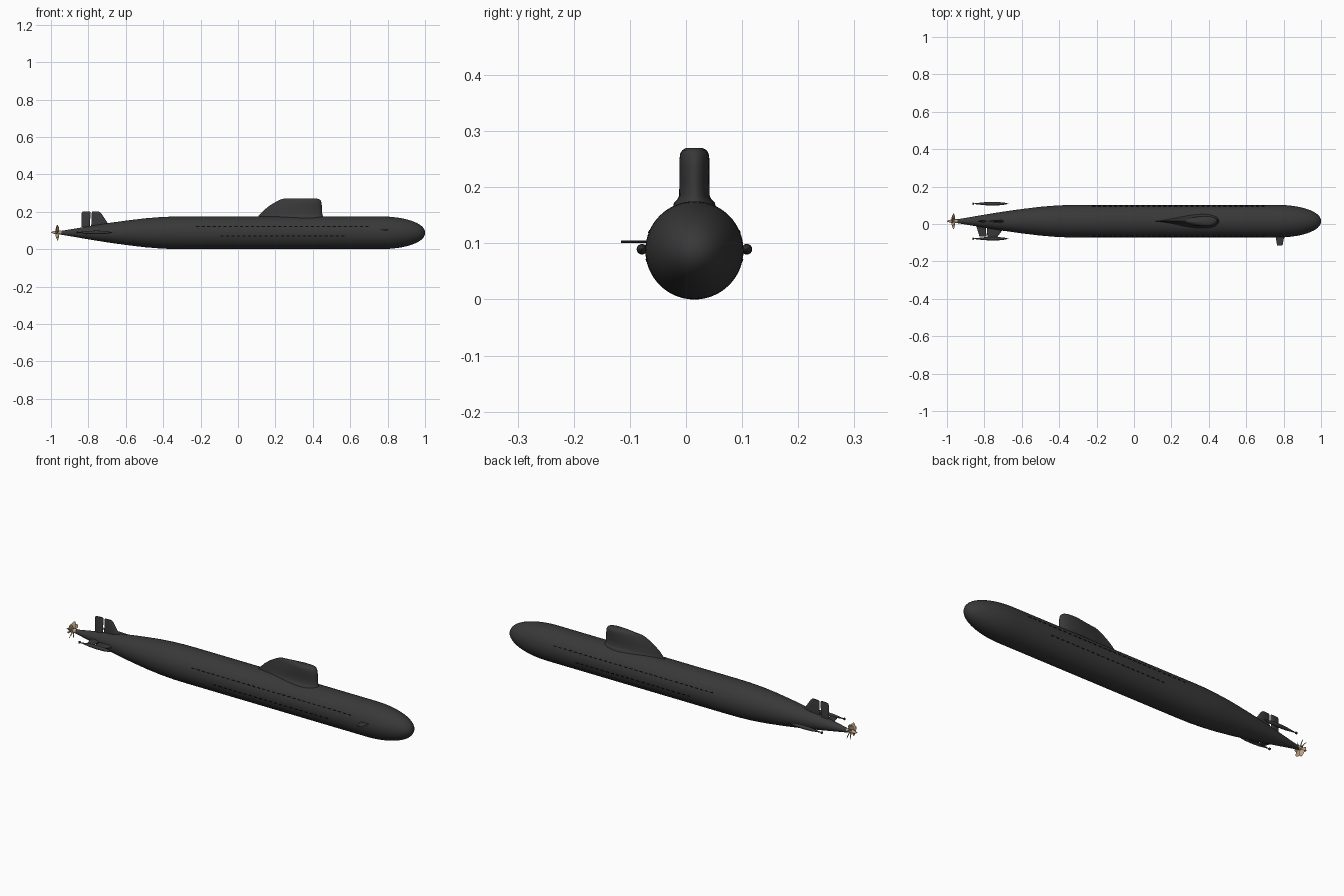
import bpy, bmesh, math
from mathutils import Vector, Matrix

if "Cube" in bpy.data.objects:
    bpy.data.objects.remove(bpy.data.objects["Cube"])

CY, CZ, R = 0.015, 0.0875, 0.0875  # hull axis and radius


def material(name, rgb, rough=0.6):
    m = bpy.data.materials.new(name)
    m.use_nodes = True
    m.diffuse_color = (*rgb, 1)
    bsdf = m.node_tree.nodes["Principled BSDF"]
    bsdf.inputs["Base Color"].default_value = (*rgb, 1)
    bsdf.inputs["Roughness"].default_value = rough
    return m


HULL = material("dark grey paint", (0.04, 0.04, 0.04))
BLACK = material("black slots", (0.003, 0.003, 0.003))
BRONZE = material("bronze", (0.50, 0.36, 0.22))


def finish(name, bm, mat, angle=35):
    bmesh.ops.recalc_face_normals(bm, faces=bm.faces)
    mesh = bpy.data.meshes.new(name)
    bm.to_mesh(mesh)
    bm.free()
    mesh.materials.append(mat)
    obj = bpy.data.objects.new(name, mesh)
    bpy.context.collection.objects.link(obj)
    bpy.ops.object.select_all(action='DESELECT')
    obj.select_set(True)
    bpy.context.view_layer.objects.active = obj
    bpy.ops.object.shade_smooth_by_angle(angle=math.radians(angle))
    return obj


def add_loft(bm, rings):
    """Skin a list of closed rings and cap both ends."""
    loops = [[bm.verts.new(p) for p in ring] for ring in rings]
    for a, b in zip(loops, loops[1:]):
        for i in range(len(a)):
            j = (i + 1) % len(a)
            bm.faces.new((a[i], a[j], b[j], b[i]))
    bm.faces.new(loops[0])
    bm.faces.new(loops[-1])


def loft(name, rings, mat, angle=35):
    bm = bmesh.new()
    add_loft(bm, rings)
    return finish(name, bm, mat, angle)


def spin(name, profile, y, z, mat, sides=24, angle=35):
    """Body of revolution along x from (x, radius) points."""
    turn = [2 * math.pi * i / sides for i in range(sides)]
    rings = [[(x, y + r * math.cos(t), z + r * math.sin(t)) for t in turn]
             for x, r in profile]
    return loft(name, rings, mat, angle)


def foil(x0, x1, half, power=0.5, n=24):
    """Teardrop outline as (x, thickness) with its blunt end at x1."""
    pts = []
    for i in range(n):
        t = 2 * math.pi * i / n
        u = (1 + math.cos(t)) / 2
        pts.append((x0 + (x1 - x0) * u, 1.4 * half * math.sin(t) * u ** power))
    return pts


# Hull: tapered stern, parallel middle, elliptical bow
profile = [(-0.965, 0.006), (-0.94, 0.011), (-0.88, 0.021), (-0.8, 0.035),
           (-0.7, 0.051), (-0.6, 0.065), (-0.5, 0.077), (-0.42, 0.0835),
           (-0.35, 0.0868), (-0.28, R), (0.2, R), (0.76, R)]
for i in range(1, 17):
    a = math.pi / 2 * i / 16
    profile.append((0.76 + 0.24 * math.sin(a), max(R * math.cos(a) ** 0.93, 0.0005)))
spin("hull", profile, CY, CZ, HULL, sides=64)

# Sail: stacked teardrop layers (z, rear, front, half width)
layers = [(0.155, 0.10, 0.458, 0.040), (0.172, 0.105, 0.457, 0.037),
          (0.178, 0.11, 0.454, 0.031), (0.185, 0.117, 0.451, 0.0275),
          (0.21, 0.14, 0.449, 0.027), (0.235, 0.172, 0.448, 0.027),
          (0.25, 0.197, 0.446, 0.027), (0.26, 0.216, 0.442, 0.0255),
          (0.266, 0.23, 0.436, 0.022), (0.27, 0.245, 0.425, 0.015)]
loft("sail", [[(x, CY + 1.09 * h, z) for x, h in foil(x0, x1, w, 1, 48)]
              for z, x0, x1, w in layers], HULL, 50)


# Fins: each goes from a root chord to a tip chord (offset, rear, front, half)
def fin(name, sections, upright):
    rings = []
    for d, x0, x1, half in sections:
        rings.append([(x, CY + h, d) if upright else (x, d, CZ + h)
                      for x, h in foil(x0, x1, half)])
    loft(name, rings, HULL)


fin("tail_fin", [(0.10, -0.787, -0.67, 0.007), (0.14, -0.784, -0.697, 0.007),
                 (0.192, -0.782, -0.732, 0.005), (0.2, -0.78, -0.742, 0.003)], True)
fin("rudder", [(0.118, -0.836, -0.793, 0.006), (0.192, -0.836, -0.788, 0.005),
               (0.2, -0.832, -0.79, 0.003)], True)
fin("right_stern_plane", [(0.0, -0.787, -0.68, 0.006),
                          (-0.075, -0.784, -0.735, 0.004)], False)
fin("right_stern_flap", [(-0.014, -0.842, -0.792, 0.005),
                         (-0.068, -0.826, -0.789, 0.004)], False)

# Bow plane
loft("right_bow_plane", [[(x, y, 0.103 + h) for x, h in foil(x0, x1, 0.0022)]
                         for y, x0, x1 in [(-0.055, 0.755, 0.805),
                                           (-0.11, 0.764, 0.795),
                                           (-0.116, 0.767, 0.791)]], HULL)

# Pods beside the stern, each with a small end cup
pod = [(-0.864, 0.006), (-0.858, 0.006), (-0.855, 0.002), (-0.835, 0.004),
       (-0.80, 0.008), (-0.76, 0.0095), (-0.72, 0.0085), (-0.69, 0.005),
       (-0.672, 0.001)]
for side, name in ((-1, "right_pod"), (1, "left_pod")):
    spin(name, pod, CY + side * 0.0935, 0.0895, HULL, 16)

# Flooding slots: two rows of thin plates on each side
bm = bmesh.new()
for z, first, last in ((0.121, -0.215, 0.69), (0.07, -0.085, 0.56)):
    lift = math.asin((z - CZ) / R)
    count = round((last - first) / 0.029)
    for side in (-1, 1):
        for i in range(count + 1):
            x = first + (last - first) * i / count
            place = Matrix.Translation((x, CY + side * R * math.cos(lift), z))
            tilt = Matrix.Rotation(side * lift, 4, 'X')
            size = Matrix.Diagonal((0.017, 0.002, 0.005, 1))
            bmesh.ops.create_cube(bm, size=1, matrix=place @ tilt @ size)
finish("flooding_slots", bm, BLACK)

# Propeller: hub and seven twisted, swept blades
spin("propeller_hub", [(-1.0, 0.001), (-0.992, 0.005), (-0.975, 0.009),
                       (-0.955, 0.0105), (-0.943, 0.0105)], CY, CZ + 0.002, BRONZE, 20)
bm = bmesh.new()
centre = Vector((-0.966, CY, CZ + 0.002))
for b in range(7):
    turn = Matrix.Rotation(2 * math.pi * b / 7, 3, 'X')
    rings = []
    for r, chord, pitch, sweep in ((0.006, 0.011, 35, 0), (0.018, 0.013, 45, 0.002),
                                   (0.03, 0.012, 55, 0.007), (0.039, 0.004, 62, 0.014)):
        c, s = math.cos(math.radians(pitch)), math.sin(math.radians(pitch))
        ring = []
        for u, h in foil(-chord, chord, 0.0011, 0.3, 10):
            ring.append(centre + turn @ Vector((u * c - h * s, sweep + u * s + h * c, r)))
        rings.append(ring)
    add_loft(bm, rings)
finish("propeller_blades", bm, BRONZE)
